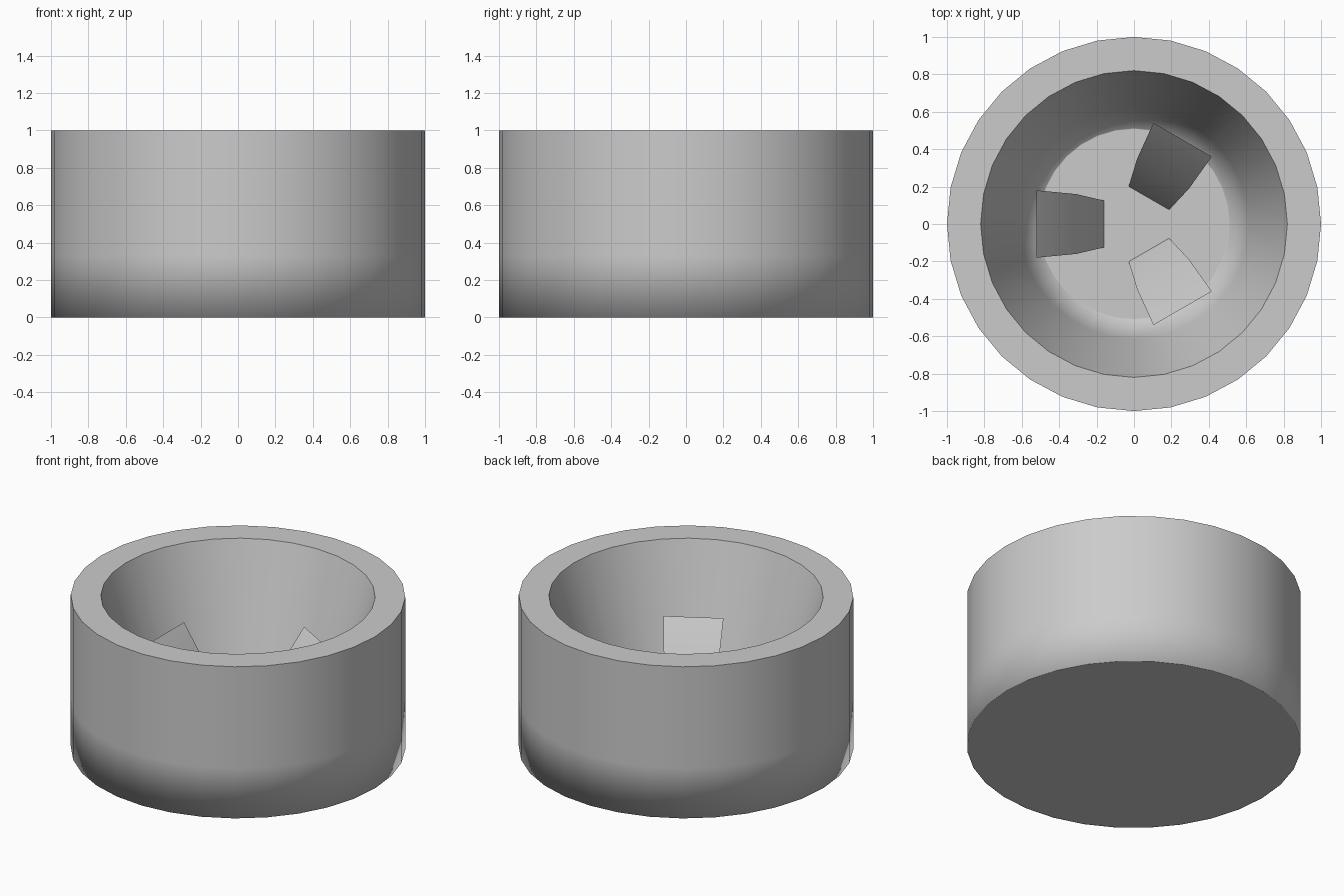
import bpy, bmesh
from math import sin, cos, pi, radians

if "Cube" in bpy.data.objects:
    bpy.data.objects.remove(bpy.data.objects["Cube"])

SIDES = 32


def finish(bm, name):
    mesh = bpy.data.meshes.new(name)
    bm.to_mesh(mesh)
    bm.free()
    obj = bpy.data.objects.new(name, mesh)
    bpy.context.collection.objects.link(obj)
    return obj


def lathe(name, profile, sharp):
    """Revolve (radius, z) points; cap both ends; 'sharp' lists hard rings."""
    bm = bmesh.new()
    rings = [[bm.verts.new((r * cos(2 * pi * i / SIDES), r * sin(2 * pi * i / SIDES), z))
              for i in range(SIDES)] for r, z in profile]
    for a, b in zip(rings, rings[1:]):
        for i in range(SIDES):
            j = (i + 1) % SIDES
            bm.faces.new((a[i], a[j], b[j], b[i])).smooth = True
    bm.faces.new(rings[0][::-1])
    bm.faces.new(rings[-1])
    for k in sharp:
        for i in range(SIDES):
            bm.edges.get((rings[k][i], rings[k][(i + 1) % SIDES])).smooth = False
    return finish(bm, name)


# Pot: straight outer wall, flat rim, tapered inner wall down to a thin floor.
# The narrow rings beside both caps soften the shading at the foot of the walls.
F = 0.004
lathe("pot", [(0.996, 0), (1, 0), (1, 0.33), (1, 1), (0.82, 1),
              (0.614, 0.33), (0.512, F), (0.508, F)], sharp=(0, 3, 4, 7))


# Leaves: three bent sheets leaning outwards (radius, half width, z)
def leaf(name, angle):
    bm = bmesh.new()
    rows = []
    for r, w, z in ((0.16, 0.125, F), (0.31, 0.16, 0.34), (0.52, 0.18, 0.62)):
        rows.append([bm.verts.new((r, s * w, z)) for s in (-1, 1)])
    for a, b in zip(rows, rows[1:]):
        bm.faces.new((a[0], b[0], b[1], a[1])).smooth = True
    bmesh.ops.reverse_faces(bm, faces=[f for f in bm.faces if f.normal.z < 0])
    bm.normal_update()
    if any(f.normal.z < 0 for f in bm.faces):
        bmesh.ops.reverse_faces(bm, faces=[f for f in bm.faces if f.normal.z < 0])
    obj = finish(bm, name)
    obj.rotation_euler.z = angle


for n, deg in enumerate((60, 180, 300), 1):
    leaf(f"leaf_{n}", radians(deg))
